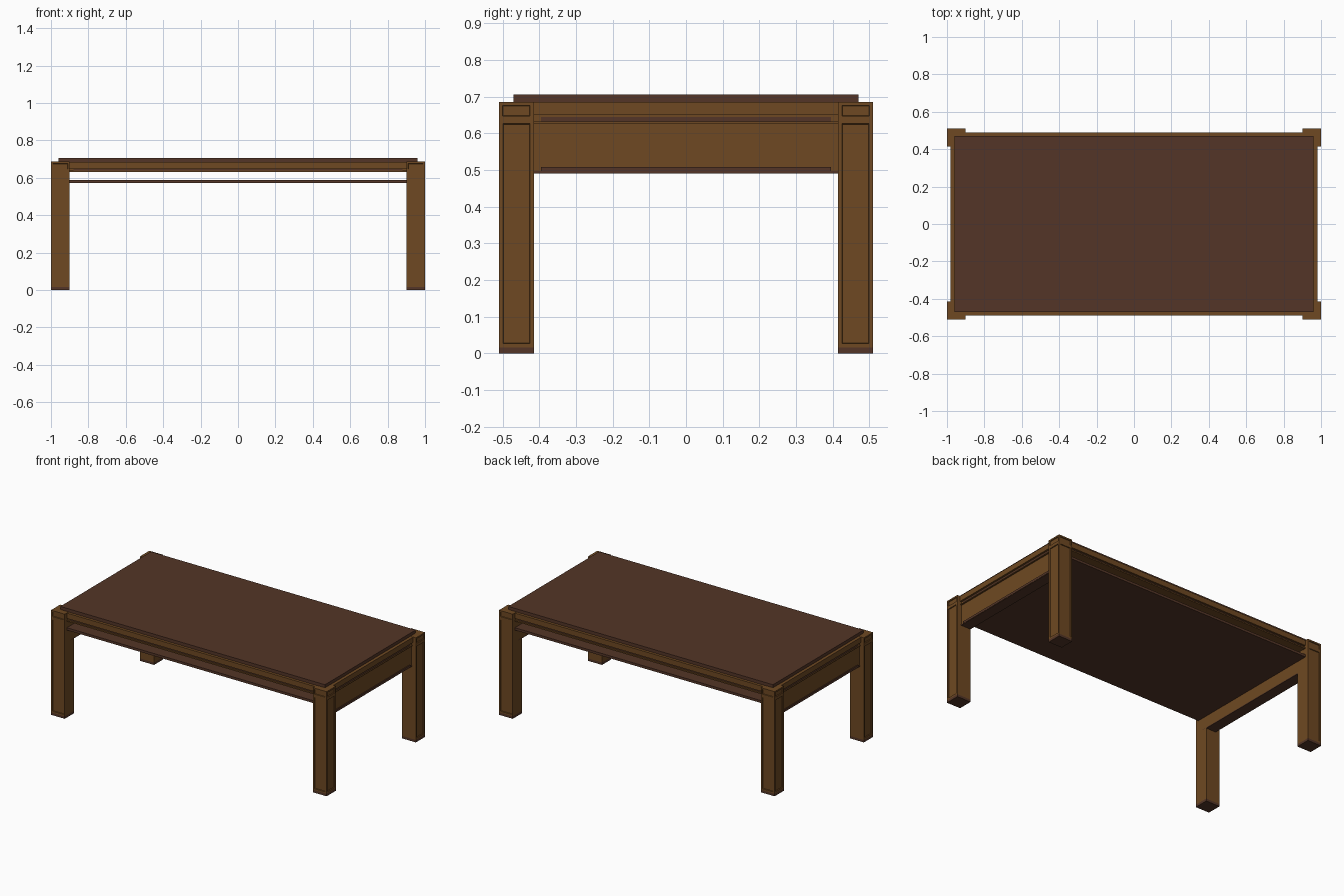
import bpy, bmesh
from mathutils import Vector

if "Cube" in bpy.data.objects:
    bpy.data.objects.remove(bpy.data.objects["Cube"])


def material(name, rgb):
    m = bpy.data.materials.new(name)
    m.diffuse_color = (*rgb, 1)
    m.use_nodes = True
    m.node_tree.nodes["Principled BSDF"].inputs["Base Color"].default_value = m.diffuse_color
    return m


OAK = material("warm oak brown", (0.158, 0.066, 0.016))
WALNUT = material("dark walnut", (0.088, 0.036, 0.020))


def finish(name, bm, mats):
    me = bpy.data.meshes.new(name)
    bmesh.ops.recalc_face_normals(bm, faces=bm.faces)
    bm.to_mesh(me)
    bm.free()
    for m in mats:
        me.materials.append(m)
    ob = bpy.data.objects.new(name, me)
    bpy.context.collection.objects.link(ob)
    return ob


def add_box(bm, lo, hi):
    lo, hi = Vector(lo), Vector(hi)
    verts = bmesh.ops.create_cube(bm, size=1)["verts"]
    for v in verts:
        v.co = Vector((v.co[i] * (hi[i] - lo[i]) + (hi[i] + lo[i]) / 2 for i in range(3)))
    return {f for v in verts for f in v.link_faces}


def box(name, lo, hi, mat):
    bm = bmesh.new()
    add_box(bm, lo, hi)
    return finish(name, bm, [mat])


# Legs: dark foot, post and cap block, with sunk panels on the two outer faces
def leg(name, sx, sy):
    bm = bmesh.new()
    for z0, z1 in ((0, 0.016), (0.016, 0.637), (0.637, 0.686)):
        xs = sorted((sx * 0.90, sx * 1.0))
        ys = sorted((sy * 0.415, sy * 0.51))
        faces = add_box(bm, (xs[0], ys[0], z0), (xs[1], ys[1], z1))
        bm.normal_update()
        if z0 == 0:
            for f in faces:
                f.material_index = 1
            continue
        border = 0.016 if z1 < 0.65 else 0.014
        if z1 < 0.65:
            border = 0.015
        outer = [f for f in faces if f.normal.x * sx > 0.9 or f.normal.y * sy > 0.9]
        bmesh.ops.inset_individual(bm, faces=outer, thickness=border, depth=0)
        bmesh.ops.inset_individual(bm, faces=outer, thickness=0.002, depth=-0.005)
    return finish(name, bm, [OAK, WALNUT])


for sx, side in ((-1, "left"), (1, "right")):
    for sy, end in ((-1, "front"), (1, "back")):
        leg(f"{end}_{side}_leg", sx, sy)

# Table top and the frame below it
box("table_top", (-0.96, -0.47, 0.684), (0.96, 0.47, 0.706), WALNUT)
box("top_frame", (-0.98, -0.488, 0.650), (0.98, 0.488, 0.685), OAK)
box("frame_underside", (-0.968, -0.476, 0.632), (0.968, 0.476, 0.651), OAK)

# Open shelf between the legs
box("lower_shelf", (-0.91, -0.488, 0.573), (0.91, 0.488, 0.589), WALNUT)

# Front and back rails: dark groove strip above a narrow bead
for s, end in ((-1, "front"), (1, "back")):
    for part, d, z0, z1, w, mat in (("groove", 0.479, 0.639, 0.648, 0.88, WALNUT),
                                    ("bead", 0.486, 0.630, 0.638, 0.91, OAK)):
        y = sorted((s * 0.46, s * d))
        box(f"{end}_rail_{part}", (-w, y[0], z0), (w, y[1], z1), mat)

# Deep side panels with a dark groove strip and a dark bottom trim
for s, side in ((-1, "left"), (1, "right")):
    for part, a, b, z0, z1, w, mat in (
            ("panel", 0.90, 0.968, 0.497, 0.640, 0.45, OAK),
            ("groove", 0.93, 0.972, 0.633, 0.645, 0.396, WALNUT),
            ("bead", 0.93, 0.977, 0.627, 0.632, 0.42, OAK),
            ("trim", 0.93, 0.974, 0.493, 0.508, 0.396, WALNUT),
            ("base", 0.90, 0.972, 0.491, 0.498, 0.45, WALNUT)):
        x = sorted((s * a, s * b))
        box(f"{side}_side_{part}", (x[0], -w, z0), (x[1], w, z1), mat)
